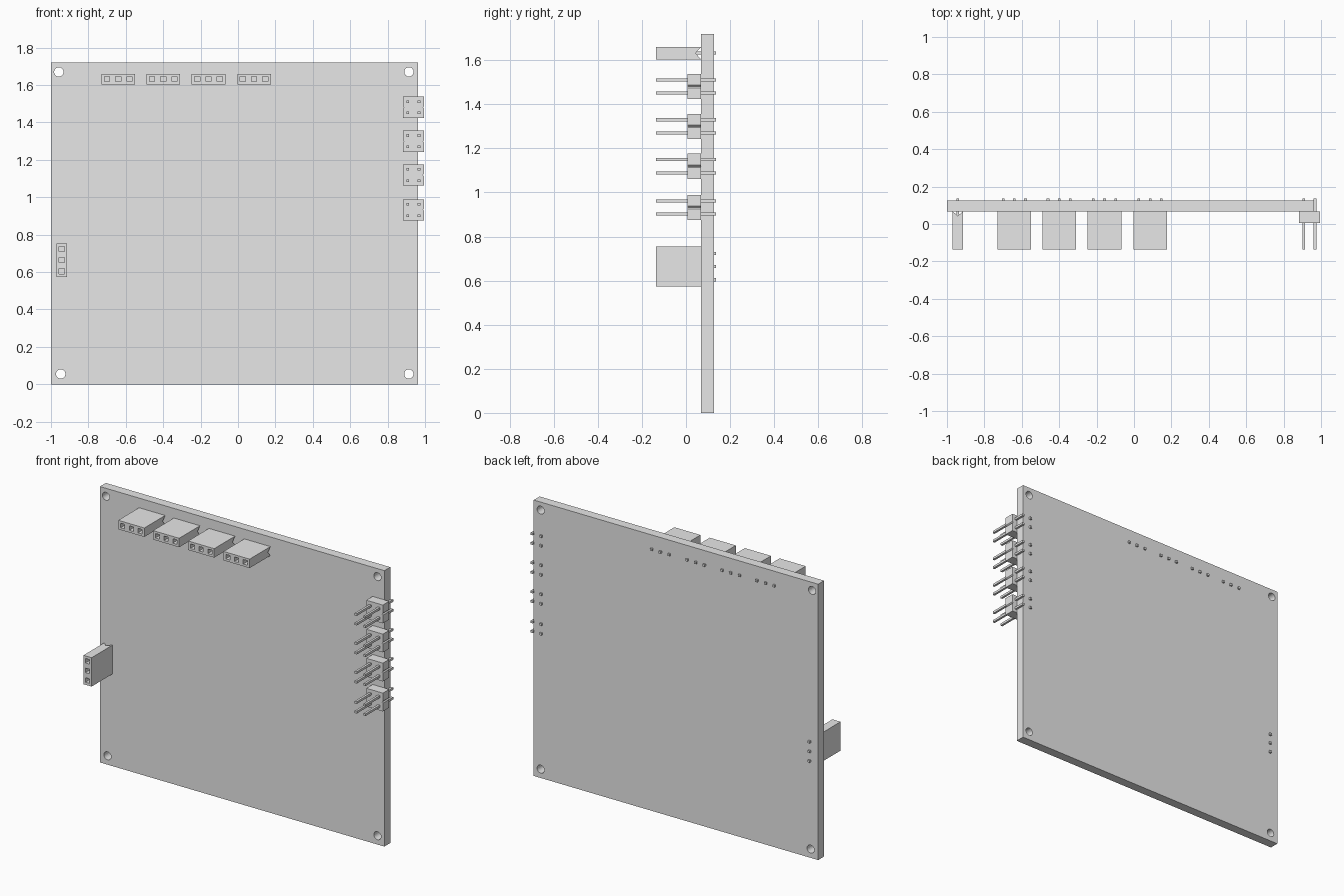
import bpy
import bmesh
from mathutils import Matrix, Vector

cube = bpy.data.objects.get("Cube")
if cube:
    bpy.data.objects.remove(cube, do_unlink=True)

grey = bpy.data.materials.new("plain_grey")
grey.use_nodes = True
colour = (0.8, 0.8, 0.8, 1)
grey.diffuse_color = colour
grey.node_tree.nodes["Principled BSDF"].inputs["Base Color"].default_value = colour

FRONT, BACK = 0.068, 0.126      # board faces
TIP_FRONT, TIP_BACK = -0.137, 0.137
PITCH = 0.06


def finish(name, bm):
    bmesh.ops.recalc_face_normals(bm, faces=bm.faces)
    mesh = bpy.data.meshes.new(name)
    bm.to_mesh(mesh)
    bm.free()
    mesh.materials.append(grey)
    obj = bpy.data.objects.new(name, mesh)
    bpy.context.collection.objects.link(obj)
    return obj


def add_box(bm, lo, hi):
    lo, hi = Vector(lo), Vector(hi)
    size = Matrix.Diagonal((hi - lo).to_4d())
    size[3][3] = 1
    bmesh.ops.create_cube(bm, size=1, matrix=Matrix.Translation((lo + hi) / 2) @ size)


def add_prism(bm, points, step):
    face = bm.faces.new([bm.verts.new(p) for p in points])
    new = bmesh.ops.extrude_face_region(bm, geom=[face])["geom"]
    bmesh.ops.translate(bm, vec=step, verts=[v for v in new if isinstance(v, bmesh.types.BMVert)])


def cut(obj, bm):
    # Subtract a temporary cutter, then discard it
    cutter = finish("cutter", bm)
    cutter.hide_render = True
    mod = obj.modifiers.new("cut", "BOOLEAN")
    mod.operation, mod.solver, mod.object = "DIFFERENCE", "EXACT", cutter
    bpy.context.view_layer.update()
    graph = bpy.context.evaluated_depsgraph_get()
    mesh = bpy.data.meshes.new_from_object(obj.evaluated_get(graph))
    obj.modifiers.clear()
    obj.data = mesh
    bpy.data.objects.remove(cutter, do_unlink=True)


# Board with four mounting holes
bm = bmesh.new()
add_box(bm, (-1, FRONT, 0), (0.962, BACK, 1.72))
board = finish("board", bm)
bm = bmesh.new()
for x, z in ((-0.958, 1.67), (0.914, 1.67), (-0.948, 0.055), (0.914, 0.055)):
    turn = Matrix.Translation((x, FRONT, z)) @ Matrix.Rotation(1.5707963, 4, "X")
    bmesh.ops.create_cone(bm, cap_ends=True, segments=24, radius1=0.025,
                          radius2=0.025, depth=0.4, matrix=turn)
cut(board, bm)


# Three-way socket: a long housing with a V groove along its back
def socket(name, x, z, upright=False):
    half, thick = 0.09, 0.028
    bm = bmesh.new()
    profile = [(TIP_FRONT, -thick), (FRONT, -thick), (FRONT - 0.025, 0),
               (FRONT, thick), (TIP_FRONT, thick)]
    add_prism(bm, [(-half, y, h) for y, h in profile], (2 * half, 0, 0))
    housing = finish(name + "_housing", bm)
    bm = bmesh.new()
    for i in (-1, 0, 1):
        add_box(bm, (i * PITCH - 0.014, TIP_FRONT - 0.05, -0.014),
                (i * PITCH + 0.014, TIP_FRONT + 0.1, 0.014))
    cut(housing, bm)
    bm = bmesh.new()
    for i in (-1, 0, 1):
        add_box(bm, (i * PITCH - 0.007, 0.03, -0.007), (i * PITCH + 0.007, TIP_BACK, 0.007))
    pins = finish(name + "_pins", bm)
    for obj in (housing, pins):
        obj.location = (x, 0, z)
        if upright:
            obj.rotation_euler.y = -1.5707963


for n, x in enumerate((-0.64, -0.4, -0.158, 0.086)):
    socket(f"top_socket_{n + 1}", x, 1.632)
socket("side_socket", -0.942, 0.664, upright=True)


# Two-by-two pin header: a block with notched sides and four long pins
def header(name, x, z):
    w, n = 0.057, 0.006
    quarter = [(w, n), (w, w)]
    outline = []
    for sx, sz in ((1, 1), (-1, 1), (-1, -1), (1, -1)):
        corner = [(sx * a, sz * b) for a, b in quarter]
        if sx * sz < 0:
            corner.reverse()
        outline += corner
        if sx < 0 < sz:
            outline.append((-w + n, 0))
    outline.append((w - n, 0))
    bm = bmesh.new()
    add_prism(bm, [(x + a, 0.006, z + b) for a, b in outline], (0, FRONT - 0.006, 0))
    finish(name + "_block", bm)
    bm = bmesh.new()
    for i in (-1, 1):
        for j in (-1, 1):
            px, pz = x + i * PITCH / 2, z + j * PITCH / 2
            add_box(bm, (px - 0.007, TIP_FRONT, pz - 0.007), (px + 0.007, TIP_BACK, pz + 0.007))
    finish(name + "_pins", bm)


for n, z in enumerate((0.932, 1.119, 1.3, 1.481)):
    header(f"pin_header_{n + 1}", 0.938, z)
